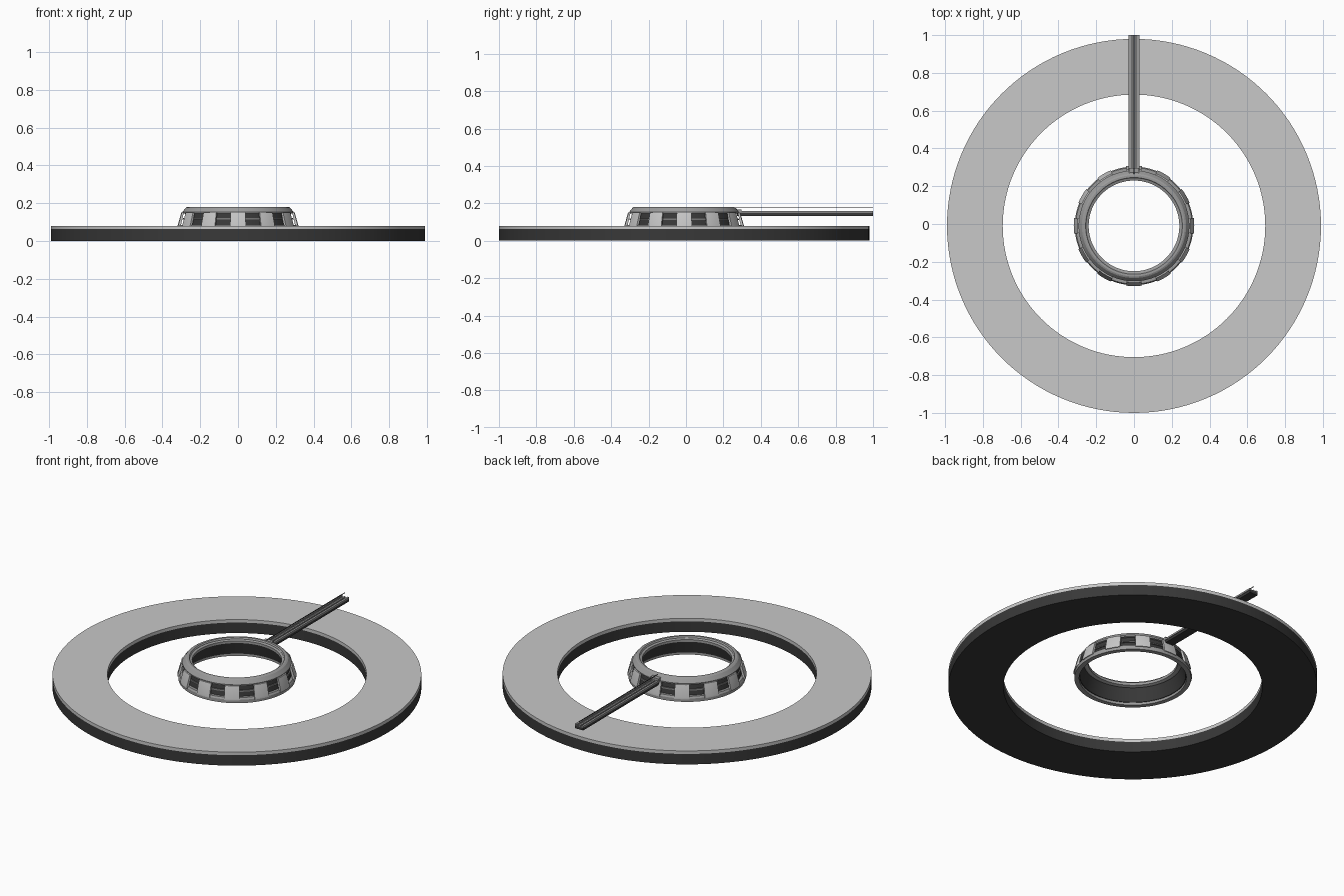
import bpy, bmesh, math

if "Cube" in bpy.data.objects:
    bpy.data.objects.remove(bpy.data.objects["Cube"])

CY = -0.01  # shared centre of the rings


def mat(name, v):
    m = bpy.data.materials.new(name)
    m.diffuse_color = (v, v, v, 1)
    m.use_nodes = True
    m.node_tree.nodes["Principled BSDF"].inputs["Base Color"].default_value = m.diffuse_color
    return m


LIGHT = mat("light grey", 0.58)
MID = mat("mid grey", 0.33)
STEEL = mat("steel grey", 0.17)
DARK = mat("dark grey", 0.04)


def finish(bm, name, material, smooth=True):
    bmesh.ops.recalc_face_normals(bm, faces=bm.faces)
    me = bpy.data.meshes.new(name)
    bm.to_mesh(me)
    bm.free()
    ob = bpy.data.objects.new(name, me)
    bpy.context.collection.objects.link(ob)
    me.materials.append(material)
    if smooth:
        bpy.ops.object.select_all(action='DESELECT')
        ob.select_set(True)
        bpy.context.view_layer.objects.active = ob
        bpy.ops.object.shade_smooth_by_angle(angle=math.radians(25))
    return ob


def sweep(name, profile, material, a0=0, a1=360, n=96):
    """Revolve a closed (radius, z) profile; partial sweeps get end caps."""
    bm = bmesh.new()
    full = a1 - a0 >= 360
    rows = []
    for i in range(n if full else n + 1):
        a = math.radians(a0 + (a1 - a0) * i / n)
        rows.append([bm.verts.new((r * math.cos(a), CY + r * math.sin(a), z))
                     for r, z in profile])
    k = len(profile)
    for i in range(n):
        p, q = rows[i], rows[(i + 1) % len(rows)]
        for j in range(k):
            bm.faces.new((p[j], q[j], q[(j + 1) % k], p[(j + 1) % k]))
    if not full:
        bm.faces.new(rows[0])
        bm.faces.new(rows[-1])
    return finish(bm, name, material)


def box(name, x0, x1, y0, y1, z0, z1, material):
    bm = bmesh.new()
    bmesh.ops.create_cube(bm, size=1)
    for v in bm.verts:
        v.co = ((x0 + x1) / 2 + v.co.x * (x1 - x0),
                (y0 + y1) / 2 + v.co.y * (y1 - y0),
                (z0 + z1) / 2 + v.co.z * (z1 - z0))
    return finish(bm, name, material, False)


# Large outer ring: dark base with a light top slab
sweep("outer_ring_base", [(0.695, 0), (0.99, 0), (0.99, 0.062), (0.695, 0.062)], DARK, n=128)
sweep("outer_ring_top", [(0.695, 0.062), (0.99, 0.062), (0.99, 0.08), (0.695, 0.08)], LIGHT, n=128)

# Hub: sloped cap with an inner step
sweep("hub_cap", [(0.252, 0.148), (0.292, 0.146), (0.293, 0.154), (0.276, 0.176),
                  (0.268, 0.18), (0.256, 0.18), (0.252, 0.174)], MID)
sweep("hub_inner_lip", [(0.24, 0.150), (0.254, 0.145), (0.254, 0.172), (0.24, 0.166)], MID)
# Hub: dark recessed wall with a rib seen between the struts
sweep("hub_wall", [(0.284, 0.07), (0.296, 0.07), (0.278, 0.149), (0.262, 0.149)], DARK)
sweep("hub_rib", [(0.284, 0.112), (0.293, 0.112), (0.291, 0.120), (0.282, 0.120)], STEEL)
# Hub: lower rim
sweep("hub_rim", [(0.288, 0.055), (0.314, 0.055), (0.314, 0.075), (0.308, 0.085), (0.288, 0.085)], MID)

# Twelve flared struts
for i in range(12):
    sweep("hub_strut_%02d" % i,
          [(0.307, 0.072), (0.319, 0.072), (0.319, 0.082), (0.300, 0.150), (0.289, 0.150)],
          LIGHT, i * 30 - 7.5, i * 30 + 7.5, 4)

# Arm: dark beam, side rails, centre rail and thin overhead wire
Y0, Y1 = 0.272, 1.0
box("arm_beam", -0.026, 0.026, Y0, Y1, 0.132, 0.147, DARK)
box("arm_deck", -0.028, 0.028, Y0, Y1, 0.147, 0.151, STEEL)
for s, side in ((-1, "left"), (1, "right")):
    a, b = sorted((s * 0.016, s * 0.028))
    box("arm_rail_" + side, a, b, Y0, Y1, 0.151, 0.158, MID)
box("arm_centre_rail", -0.005, 0.005, Y0, Y1, 0.151, 0.156, MID)
box("arm_wire", -0.0015, 0.0015, 0.25, Y1, 0.1755, 0.178, DARK)
# Bracket where the arm meets the cap
box("arm_bracket", -0.026, 0.026, 0.262, 0.296, 0.147, 0.168, MID)
